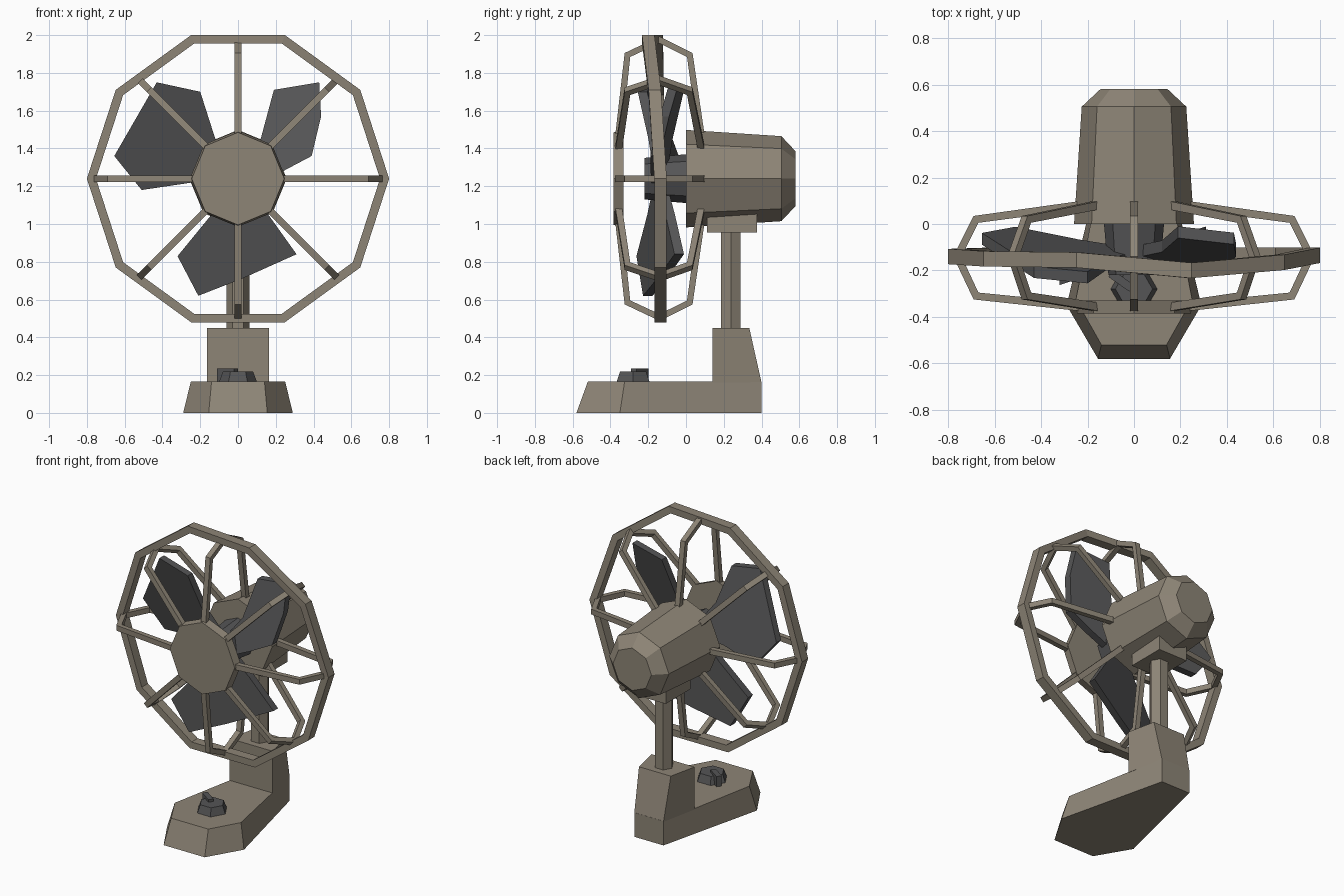
import bpy, bmesh, math
from mathutils import Vector, Matrix

if "Cube" in bpy.data.objects:
    bpy.data.objects.remove(bpy.data.objects["Cube"])

CZ = 1.24  # height of the fan axis


def material(name, rgb):
    m = bpy.data.materials.new(name)
    m.diffuse_color = (*rgb, 1)
    m.use_nodes = True
    m.node_tree.nodes["Principled BSDF"].inputs["Base Color"].default_value = m.diffuse_color
    return m


BEIGE = material("dusty beige", (0.27, 0.235, 0.183))
DARK = material("dark grey", (0.09, 0.09, 0.092))


def finish(name, bm, mat):
    bmesh.ops.recalc_face_normals(bm, faces=bm.faces)
    me = bpy.data.meshes.new(name)
    bm.to_mesh(me)
    bm.free()
    me.materials.append(mat)
    ob = bpy.data.objects.new(name, me)
    bpy.context.collection.objects.link(ob)
    return ob


def loft(name, sections, mat, closed=False):
    """Bridge equal-length point loops, capping the ends unless closed."""
    bm = bmesh.new()
    loops = [[bm.verts.new(p) for p in s] for s in sections]
    n = len(loops[0])
    pairs = list(zip(loops, loops[1:]))
    if closed:
        pairs.append((loops[-1], loops[0]))
    else:
        bm.faces.new(loops[0])
        bm.faces.new(loops[-1])
    for a, b in pairs:
        for i in range(n):
            j = (i + 1) % n
            bm.faces.new((a[i], a[j], b[j], b[i]))
    return finish(name, bm, mat)


def ngon(r, y, n=8):
    """Polygon around the fan axis."""
    return [(r * math.cos(k * math.tau / n), y, CZ + r * math.sin(k * math.tau / n))
            for k in range(n)]


def flat_ngon(r, z, cx, cy, n=6):
    return [(cx + r * math.cos(k * math.tau / n), cy + r * math.sin(k * math.tau / n), z)
            for k in range(n)]


def mirrored(half, z):
    """Symmetric plan outline from its right half, front to back."""
    return [(x, y, z) for x, y in half] + [(-x, y, z) for x, y in reversed(half)]


# Base and rear column
loft("base", [mirrored([(0.155, -0.58), (0.29, -0.35), (0.11, 0.40)], 0),
              mirrored([(0.14, -0.52), (0.25, -0.325), (0.11, 0.40)], 0.165)], BEIGE)
loft("column", [mirrored([(0.163, 0.14), (0.11, 0.40)], 0.16),
                mirrored([(0.163, 0.14), (0.12, 0.335)], 0.45)], BEIGE)

# Pole and motor mount
loft("pole", [flat_ngon(0.06, z, 0, 0.237) for z in (0.44, 0.98)], BEIGE)
loft("motor_mount", [mirrored([(0.11, 0.11), (0.11, 0.375)], z) for z in (0.955, 1.07)], BEIGE)

# Control knob with a pointer tab
loft("knob", [flat_ngon(0.102, 0.16, 0, -0.28), flat_ngon(0.08, 0.218, 0, -0.28)], DARK)
bm = bmesh.new()
bmesh.ops.create_cube(bm, size=1, matrix=Matrix.Translation((-0.055, -0.245, 0.2))
                      @ Matrix.Rotation(math.radians(-35), 4, 'Z')
                      @ Matrix.Diagonal((0.11, 0.035, 0.07, 1)))
finish("knob_tab", bm, DARK)

# Motor housing, front disc and blade hub
loft("motor_housing", [ngon(0.258, 0), ngon(0.225, 0.505), ngon(0.145, 0.58)], BEIGE)
loft("front_disc", [ngon(0.245, -0.385), ngon(0.255, -0.33)], BEIGE)
loft("blade_hub", [ngon(0.11, -0.22), ngon(0.13, 0.01)], DARK)

# Outer ring: ten sides, bent forward a little at the top
shift = [-0.135, -0.165, -0.2, -0.155, -0.15, -0.14, -0.135, -0.135, -0.135, -0.135]
ring = []
for k, yc in enumerate(shift):
    a = k * math.tau / 10
    ring.append([(r * math.cos(a), yc + dy, CZ + r * math.sin(a))
                 for r, dy in ((0.8, -0.033), (0.8, 0.033), (0.752, 0.033), (0.752, -0.033))])
loft("guard_ring", ring, BEIGE, closed=True)


# Guard ribs: a bent bar from the housing, around the ring, to the front disc
def rib(name, angle, reach):
    path = [Vector(p) for p in ((0.2, 0.085), (reach - 0.09, 0.02), (reach - 0.01, -0.14),
                                (reach - 0.09, -0.31), (0.2, -0.36))]
    out = Vector((math.cos(angle), 0, math.sin(angle)))
    side = Vector((-math.sin(angle), 0, math.cos(angle)))
    sections = []
    for i, p in enumerate(path):
        d0 = (p - path[max(i - 1, 0)]).normalized()
        d1 = (path[min(i + 1, 4)] - p).normalized()
        d = (d0 + d1).normalized()
        n = Vector((-d.y, d.x)) * 0.018
        sections.append([out * (p.x + s * n.x) + Vector((0, p.y + s * n.y, CZ)) + side * t
                         for s, t in ((1, 0.018), (1, -0.018), (-1, -0.018), (-1, 0.018))])
    loft(name, sections, BEIGE)


for k in range(8):
    rib(f"guard_rib_{k + 1}", k * math.tau / 8, 0.77 if k % 4 == 0 else 0.745)

# Blades: pitched plates, two of them with broken-off corners (x, height from axis)
blades = {
    "blade_left": (150, [(-0.03, 0.09), (-0.12, 0.21), (-0.20, 0.46), (-0.43, 0.51),
                         (-0.655, 0.12), (-0.51, -0.06), (-0.24, -0.02), (-0.09, -0.02)]),
    "blade_right": (30, [(0.09, -0.03), (0.22, 0.03), (0.39, 0.12), (0.44, 0.33),
                         (0.43, 0.51), (0.19, 0.47), (0.12, 0.21), (0.03, 0.09)]),
    "blade_lower": (270, [(-0.06, -0.07), (-0.14, -0.19), (-0.32, -0.41), (-0.21, -0.62),
                          (0.02, -0.53), (0.31, -0.40), (0.16, -0.19), (0.06, -0.07)]),
}
for name, (deg, outline) in blades.items():
    a = math.radians(deg)
    sections = []
    for dy in (-0.025, 0.025):
        loop = []
        for x, z in outline:
            t = -x * math.sin(a) + z * math.cos(a)
            loop.append((x, -0.135 + 0.32 * t + dy, CZ + z))
        sections.append(loop)
    loft(name, sections, DARK)
